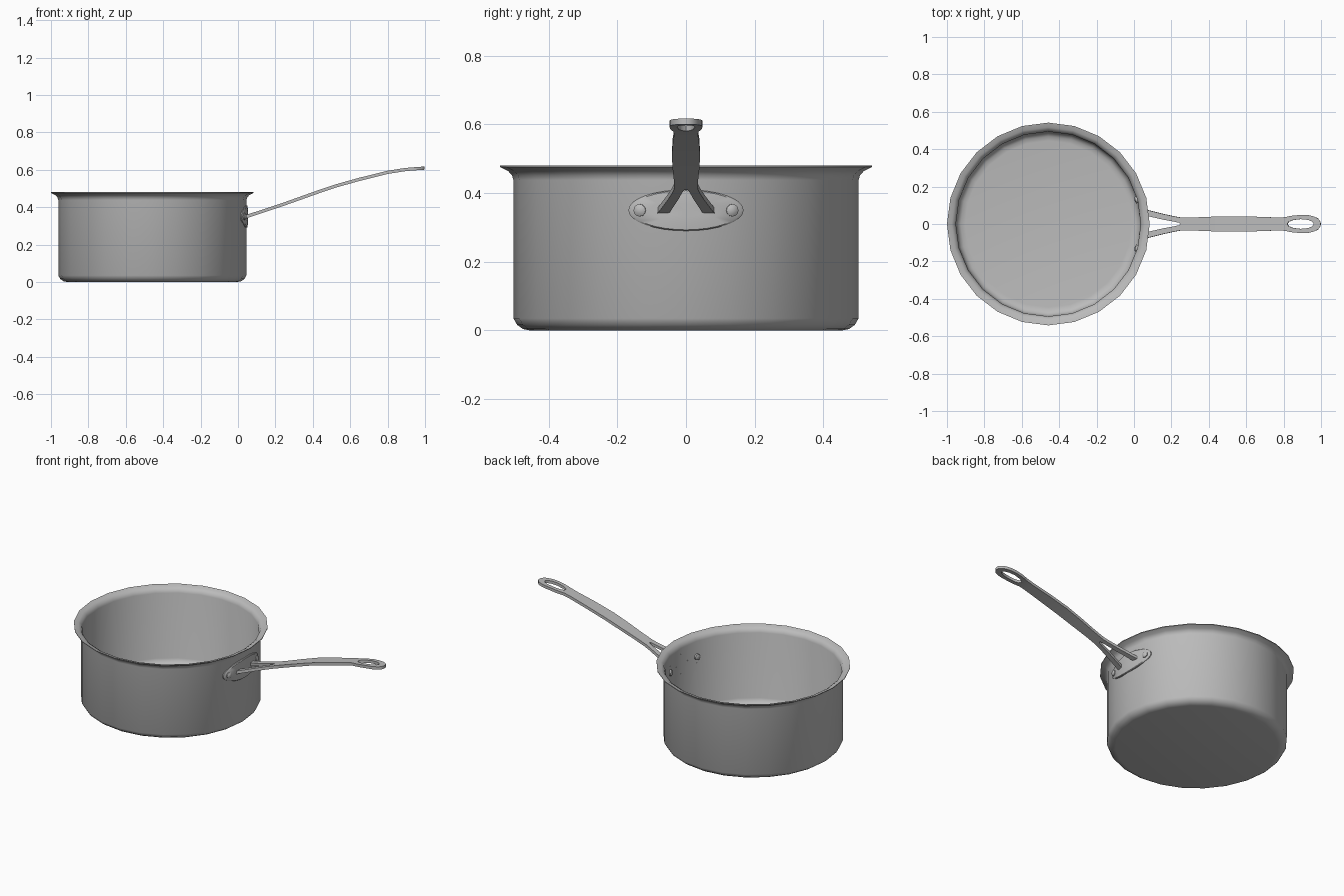
import bpy, bmesh, math
from mathutils import Matrix, Vector

if "Cube" in bpy.data.objects:
    bpy.data.objects.remove(bpy.data.objects["Cube"])

CX = -0.458      # pot axis
SIDES = 24

steel = bpy.data.materials.new("brushed steel")
steel.diffuse_color = (0.5, 0.5, 0.5, 1)
steel.use_nodes = True
steel.node_tree.nodes["Principled BSDF"].inputs["Base Color"].default_value = steel.diffuse_color


def finish(name, bm, angle=35):
    bmesh.ops.recalc_face_normals(bm, faces=bm.faces[:])
    me = bpy.data.meshes.new(name)
    bm.to_mesh(me)
    bm.free()
    me.materials.append(steel)
    ob = bpy.data.objects.new(name, me)
    bpy.context.collection.objects.link(ob)
    bpy.ops.object.select_all(action='DESELECT')
    ob.select_set(True)
    bpy.context.view_layer.objects.active = ob
    bpy.ops.object.shade_smooth_by_angle(angle=math.radians(angle))
    return ob


def rings_to_mesh(bm, rings, cap_start=None, cap_end=None):
    """Bridge closed rings of points; optional centre points close the ends."""
    vs = [[bm.verts.new(p) for p in ring] for ring in rings]
    n = len(vs[0])
    for a, b in zip(vs, vs[1:]):
        for i in range(n):
            j = (i + 1) % n
            bm.faces.new((a[i], a[j], b[j], b[i]))
    for ring, c in ((vs[0], cap_start), (vs[-1], cap_end)):
        if c is not None:
            cv = bm.verts.new(c)
            for i in range(n):
                bm.faces.new((ring[i], ring[(i + 1) % n], cv))


# Pot: lathed wall with rounded base and flared lip, outside then inside
profile = [(0.455, 0), (0.475, 0.004), (0.492, 0.016), (0.503, 0.035),
           (0.503, 0.438), (0.507, 0.452), (0.518, 0.464), (0.542, 0.476),
           (0.542, 0.480), (0.517, 0.474), (0.502, 0.464), (0.494, 0.445),
           (0.493, 0.045), (0.484, 0.026), (0.468, 0.015), (0.445, 0.012)]
bm = bmesh.new()
rings = []
for r, z in profile:
    rings.append([(CX + r * math.cos(2 * math.pi * i / SIDES),
                   r * math.sin(2 * math.pi * i / SIDES), z) for i in range(SIDES)])
rings_to_mesh(bm, rings, (CX, 0, 0), (CX, 0, 0.012))
finish("pot", bm)

# Oval mounting plate wrapped onto the wall
bm = bmesh.new()


def on_wall(y, z, off):
    r = 0.503 + off
    return (CX + math.sqrt(r * r - y * y), y, z)


rings = []
for s, off in ((1, -0.010), (1, 0.002), (0.95, 0.006), (0.6, 0.008), (0.3, 0.008)):
    rings.append([on_wall(0.168 * s * math.cos(t), 0.35 + 0.06 * s * math.sin(t), off)
                  for t in (2 * math.pi * i / 32 for i in range(32))])
rings_to_mesh(bm, rings, None, on_wall(0, 0.35, 0.008))
finish("handle_plate", bm)

# Rivets pass through plate and wall, with rounded heads on both sides
for side, label in ((1, "left"), (-1, "right")):
    bm = bmesh.new()
    rings = []
    for d, r in ((0.479, 0.010), (0.483, 0.018), (0.514, 0.018), (0.519, 0.010)):
        rings.append([(d, r * math.cos(2 * math.pi * i / 12), r * math.sin(2 * math.pi * i / 12))
                      for i in range(12)])
    rings_to_mesh(bm, rings, (0.478, 0, 0), (0.520, 0, 0))
    bm.transform(Matrix.Translation((CX, 0, 0.35)) @
                 Matrix.Rotation(side * math.radians(15.3), 4, 'Z'))
    finish("rivet_" + label, bm, 50)

# Handle: curved strip, forked at the pot and with a hanging hole
path = [(0.03, 0.345), (0.25, 0.418), (0.50, 0.507), (0.65, 0.549),
        (0.80, 0.586), (0.90, 0.602), (1.0, 0.609)]


def height(x):
    for (x0, z0), (x1, z1) in zip(path, path[1:]):
        if x <= x1:
            return z0 + (z1 - z0) * (x - x0) / (x1 - x0)
    return path[-1][1]


# stations: x, inner half width, outer half width
stations = [(0.03, 0.052, 0.086), (0.08, 0.041, 0.073), (0.16, 0.023, 0.053),
            (0.22, 0.012, 0.040), (0.245, 0.006, 0.036), (0.25, 0, 0.035),
            (0.32, 0, 0.035), (0.42, 0, 0.039), (0.52, 0, 0.041), (0.65, 0, 0.039),
            (0.76, 0, 0.035), (0.80, 0, 0.036), (0.82, 0, 0.039), (0.828, 0.012, 0.041),
            (0.85, 0.021, 0.045), (0.89, 0.026, 0.048), (0.93, 0.022, 0.047),
            (0.953, 0.013, 0.043), (0.962, 0, 0.040), (0.982, 0, 0.031),
            (0.994, 0, 0.018), (0.998, 0, 0.006)]
bm = bmesh.new()
for side in (1, -1):
    rows = [(bm.verts.new((x, side * a, height(x))), bm.verts.new((x, side * b, height(x))))
            for x, a, b in stations]
    for p, q in zip(rows, rows[1:]):
        f = (p[0], q[0], q[1], p[1])
        bm.faces.new(f if side > 0 else f[::-1])
bmesh.ops.remove_doubles(bm, verts=bm.verts[:], dist=0.0005)
handle = finish("handle", bm)
solid = handle.modifiers.new("thickness", 'SOLIDIFY')
solid.thickness = 0.017
solid.offset = 0
bpy.ops.object.modifier_apply(modifier=solid.name)
bpy.ops.object.shade_smooth_by_angle(angle=math.radians(35))
